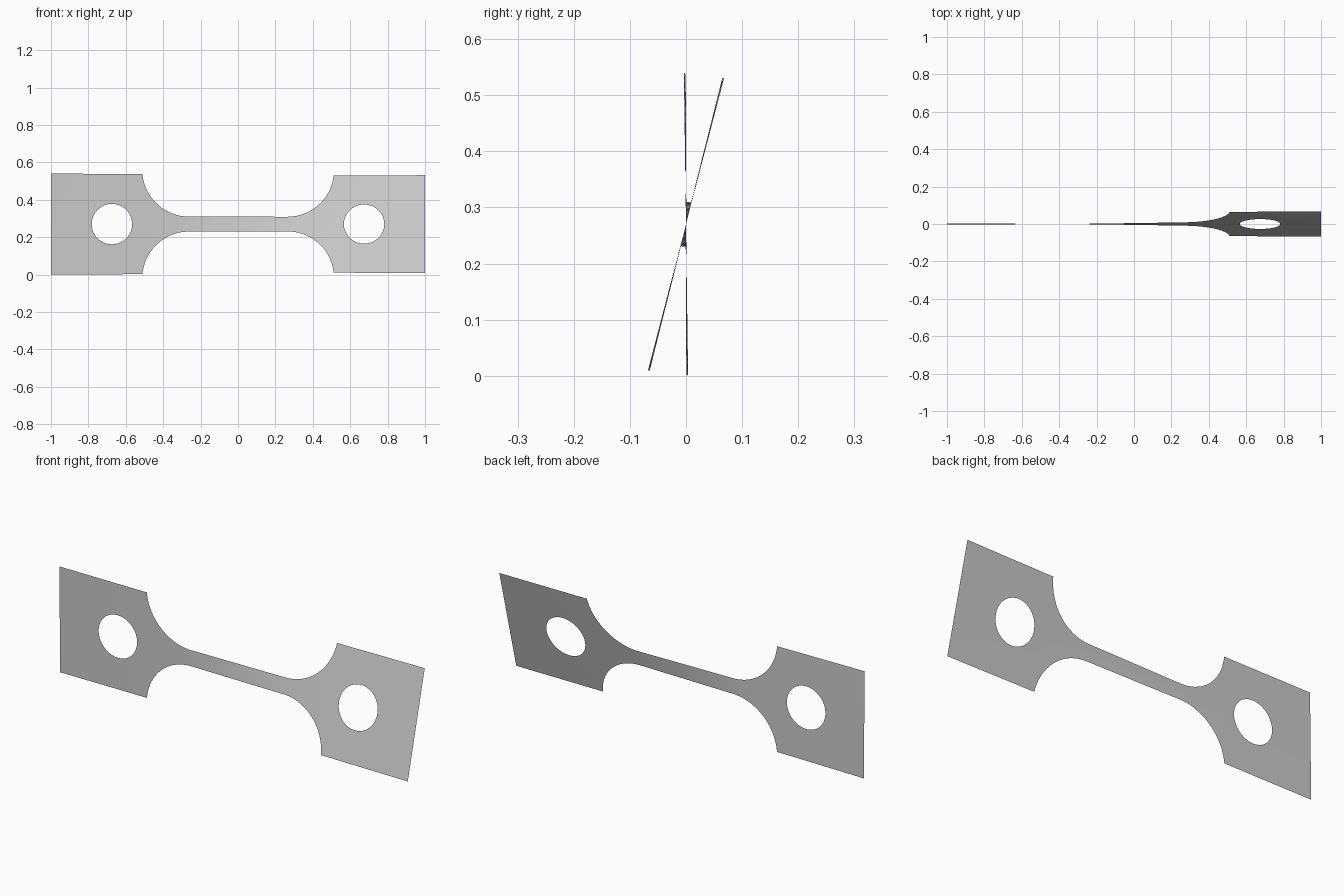
import bpy
import bmesh
import math

if "Cube" in bpy.data.objects:
    bpy.data.objects.remove(bpy.data.objects["Cube"], do_unlink=True)

HALF_H = 0.27          # half height of the grip tabs
NECK = 0.04            # half height of the neck
RADIUS = 0.25          # fillet radius
FILLET_X = 0.262       # where the neck meets the fillet
TAB_X = 0.511          # inner edge of the tabs
HOLE_X, HOLE_R = 0.674, 0.108

# Twist along the length: (x, degrees)
TWIST = [(-1, -0.8), (-0.5, -0.1), (-0.3, 0.6), (0.3, 13.2), (0.5, 13.9), (1, 14.6)]

steel = bpy.data.materials.new("steel_grey")
steel.use_nodes = True
steel.diffuse_color = (0.6, 0.6, 0.6, 1)
steel.node_tree.nodes["Principled BSDF"].inputs["Base Color"].default_value = (0.6, 0.6, 0.6, 1)


def twist_at(x):
    for (x0, a0), (x1, a1) in zip(TWIST, TWIST[1:]):
        if x <= x1:
            return math.radians(a0 + (a1 - a0) * (x - x0) / (x1 - x0))
    return math.radians(TWIST[-1][1])


def half_height(x):
    d = max(0.0, abs(x) - FILLET_X)
    return NECK + RADIUS - math.sqrt(max(0.0, RADIUS ** 2 - d * d))


def add_grid(bm, rows, closed):
    verts = [[bm.verts.new((x, 0, h)) for x, h in row] for row in rows]
    for a, b in zip(verts, verts[1:]):
        n = len(a)
        for i in range(n if closed else n - 1):
            j = (i + 1) % n
            bm.faces.new((a[i], b[i], b[j], a[j]))


bm = bmesh.new()

# Neck and fillets as columns, denser towards the steep ends of the arcs
arc_end = math.asin((TAB_X - FILLET_X) / RADIUS)
fillet = [FILLET_X + RADIUS * math.sin(arc_end * i / 20) for i in range(1, 21)]
xs = [-x for x in reversed(fillet)]
xs += [FILLET_X * (i / 12 - 1) for i in range(25)] + fillet
add_grid(bm, [[(x, half_height(x) * (k / 4 - 1)) for k in range(9)] for x in xs], False)

# Each tab is a set of rings running from the hole to the square border
top = half_height(TAB_X)
N = 16
for side in (-1, 1):
    corners = [(TAB_X, -top), (1, -HALF_H), (1, HALF_H), (TAB_X, top)]
    border = []
    for (x0, z0), (x1, z1) in zip(corners, corners[1:] + corners[:1]):
        border += [(x0 + (x1 - x0) * i / N, z0 + (z1 - z0) * i / N) for i in range(N)]
    rings = []
    for r in range(5):
        t = r / 4
        ring = []
        for x, z in border:
            a = math.atan2(z, x - HOLE_X)
            hx, hz = HOLE_X + HOLE_R * math.cos(a), HOLE_R * math.sin(a)
            ring.append((side * (hx + (x - hx) * t), hz + (z - hz) * t))
        rings.append(ring)
    add_grid(bm, rings, True)

bmesh.ops.remove_doubles(bm, verts=bm.verts, dist=0.0005)

# Face every polygon to the front, then twist the sheet about its long axis
bm.normal_update()
bmesh.ops.reverse_faces(bm, faces=[f for f in bm.faces if f.normal.y > 0])
for v in bm.verts:
    a, h = twist_at(v.co.x), v.co.z
    v.co.y = h * math.sin(a)
    v.co.z = HALF_H + h * math.cos(a)
bm.normal_update()

mesh = bpy.data.meshes.new("twisted_test_strip")
bm.to_mesh(mesh)
bm.free()
mesh.materials.append(steel)
strip = bpy.data.objects.new("twisted_test_strip", mesh)
bpy.context.collection.objects.link(strip)

bpy.context.view_layer.objects.active = strip
strip.select_set(True)
bpy.ops.object.shade_smooth_by_angle()
